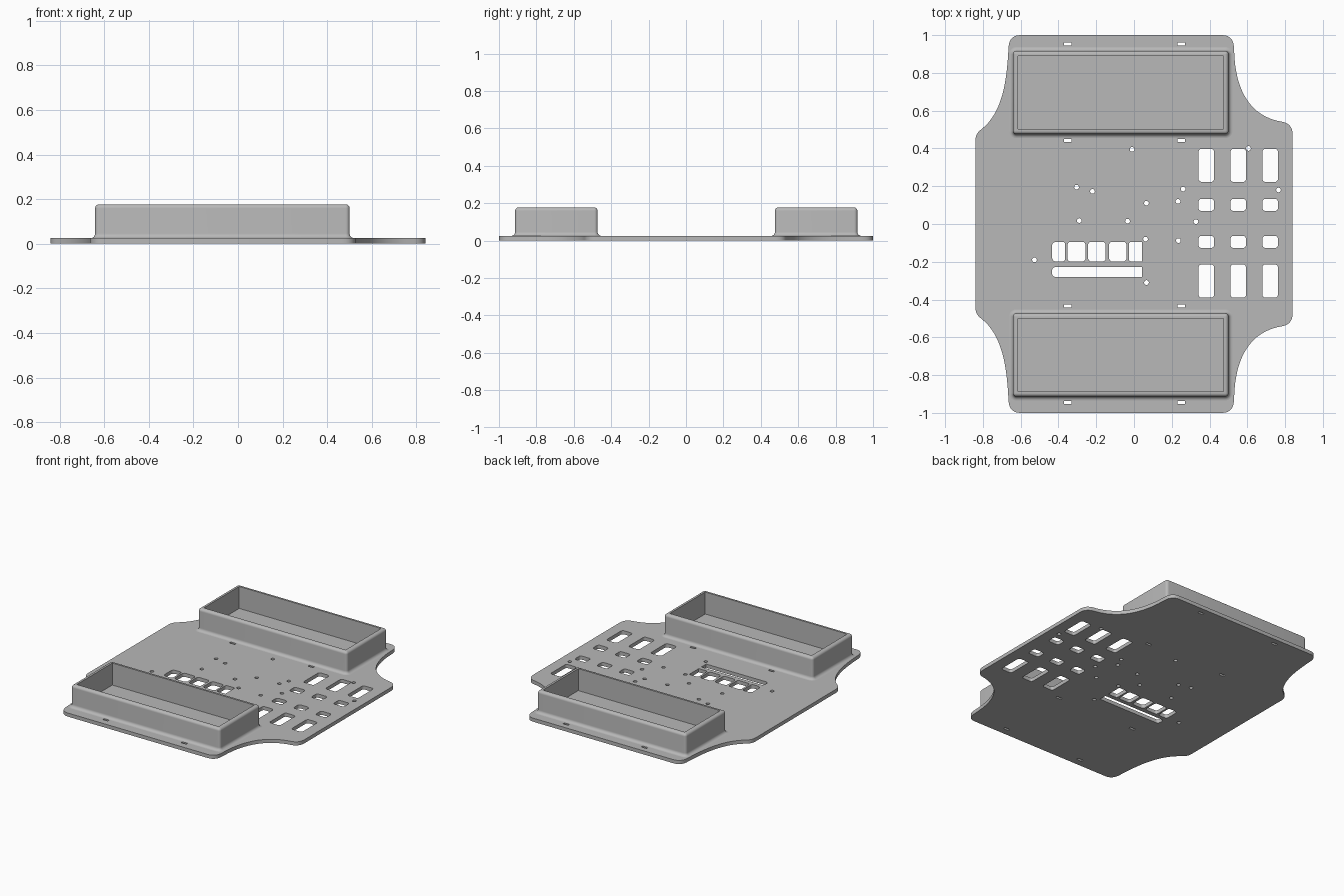
import bpy
import bmesh
from math import cos, sin, pi, radians
from mathutils import Vector
from mathutils.geometry import interpolate_bezier

cube = bpy.data.objects.get("Cube")
if cube:
    bpy.data.objects.remove(cube, do_unlink=True)

PLATE = 0.025   # plate thickness
TOP = 0.177     # tray rim height

grey = bpy.data.materials.new("plain grey")
grey.use_nodes = True
grey.diffuse_color = (0.48, 0.48, 0.48, 1)
grey.node_tree.nodes["Principled BSDF"].inputs["Base Color"].default_value = grey.diffuse_color


def rounded_rect(cx, cy, w, h, radii, inset=None, steps=6):
    """Counter-clockwise outline; radii: right-top, left-top, left-bottom, right-bottom."""
    pts = []
    for i, (sx, sy) in enumerate([(1, 1), (-1, 1), (-1, -1), (1, -1)]):
        r = radii[i]
        n = steps if r > 0 or inset is not None else 0
        for k in range(n + 1):
            a = i * pi / 2 + (k / n if n else 0) * pi / 2
            pts.append((cx + sx * (w / 2 - r) + r * cos(a),
                        cy + sy * (h / 2 - r) + r * sin(a)))
    return pts


def box_hole(x0, x1, y0, y1, left=0.016, right=0.016):
    return rounded_rect((x0 + x1) / 2, (y0 + y1) / 2, x1 - x0, y1 - y0,
                        (right, left, left, right))


def circle(x, y, r=0.0125, n=20):
    return [(x + r * cos(2 * pi * k / n), y + r * sin(2 * pi * k / n)) for k in range(n)]


def bezier(*p, n=16):
    return [(v.x, v.y) for v in interpolate_bezier(*[Vector(q) for q in p], n)]


def finish(obj):
    obj.data.materials.clear()
    obj.data.materials.append(grey)
    bpy.ops.object.select_all(action='DESELECT')
    obj.select_set(True)
    bpy.context.view_layer.objects.active = obj
    bpy.ops.object.shade_smooth_by_angle(angle=radians(32))


# Plate outline: back half from right to left, then mirrored for the front
half = (bezier((0.84, 0.47), (0.84, 0.51), (0.825, 0.531), (0.79, 0.54), n=8)
        + bezier((0.79, 0.54), (0.62, 0.565), (0.535, 0.70), (0.53, 0.92))[1:]
        + bezier((0.53, 0.92), (0.53, 0.975), (0.51, 1), (0.465, 1), n=8)[1:]
        + bezier((-0.60, 1), (-0.645, 1), (-0.665, 0.975), (-0.665, 0.92), n=8)
        + bezier((-0.665, 0.92), (-0.675, 0.73), (-0.705, 0.58), (-0.81, 0.50))[1:]
        + bezier((-0.81, 0.50), (-0.83, 0.485), (-0.84, 0.465), (-0.84, 0.44), n=8)[1:])
loops = [half + [(x, -y) for x, y in reversed(half)]]

# Three columns of rectangular windows
for cx in (0.383, 0.552, 0.721):
    for y0, y1 in ((0.223, 0.398), (0.069, 0.133), (-0.127, -0.063), (-0.39, -0.214)):
        loops.append(box_hole(cx - 0.041, cx + 0.041, y0, y1))

# Row of five windows and the long slot beside it
for x0, x1, left, right in ((-0.434, -0.365, 0.022, 0.014), (-0.352, -0.257, 0.018, 0.018),
                            (-0.243, -0.150, 0.018, 0.018), (-0.132, -0.040, 0.018, 0.018),
                            (-0.027, 0.042, 0.014, 0)):
    loops.append(box_hole(x0, x1, -0.199, -0.094, left, right))
loops.append(box_hole(-0.434, 0.042, -0.281, -0.228, 0.02, 0))

# Small tie slots around the trays
for x in (-0.35, 0.25):
    for y in (0.953, 0.443, -0.435, -0.945):
        loops.append(box_hole(x - 0.02, x + 0.02, y - 0.008, y + 0.008, 0, 0))

# Screw holes
for x, y in ((-0.01, 0.395), (-0.304, 0.195), (-0.22, 0.173), (-0.29, 0.018), (-0.034, 0.015),
             (0.066, 0.11), (0.26, 0.185), (0.233, 0.12), (0.328, 0.012), (0.061, -0.08),
             (0.235, -0.088), (-0.527, -0.19), (0.066, -0.31), (0.606, 0.40), (0.765, 0.18)):
    loops.append(circle(x, y))

# Base plate: filled flat curve with thickness, turned into a mesh
curve = bpy.data.curves.new("base_plate", 'CURVE')
curve.dimensions = '2D'
curve.fill_mode = 'BOTH'
curve.extrude = PLATE / 2
for pts in loops:
    spline = curve.splines.new('POLY')
    spline.points.add(len(pts) - 1)
    for p, (x, y) in zip(spline.points, pts):
        p.co = (x, y, 0, 1)
    spline.use_cyclic_u = True
plate = bpy.data.objects.new("base_plate", curve)
bpy.context.collection.objects.link(plate)
bpy.ops.object.select_all(action='DESELECT')
plate.select_set(True)
bpy.context.view_layer.objects.active = plate
bpy.ops.object.convert(target='MESH')
plate = bpy.context.view_layer.objects.active
bm = bmesh.new()
bm.from_mesh(plate.data)
bmesh.ops.translate(bm, verts=bm.verts, vec=(0, 0, PLATE / 2))
bmesh.ops.remove_doubles(bm, verts=bm.verts, dist=0.0001)
bmesh.ops.recalc_face_normals(bm, faces=bm.faces)
bm.to_mesh(plate.data)
bm.free()
finish(plate)

# Tray wall section (offset from wall face, height): base fillet, rounded rim, inner wall
R, WALL, CORNER = 0.021, 0.027, 0.018
STEPS = [k * pi / 12 for k in range(7)]
section = ([(R - R * sin(a), PLATE + R - R * cos(a)) for a in STEPS]
           + [(CORNER * (cos(a) - 1), TOP + CORNER * (sin(a) - 1)) for a in STEPS]
           + [(-WALL, TOP), (-WALL, PLATE)])


def tray(name, cy):
    bm = bmesh.new()
    rings = []
    for d, z in section:
        r = max(CORNER + d, 0)
        pts = rounded_rect(-0.07, cy, 1.141 + 2 * d, 0.441 + 2 * d, (r,) * 4, inset=d)
        rings.append([bm.verts.new((x, y, z)) for x, y in pts])
    for a, b in zip(rings, rings[1:]):
        n = len(a)
        for i in range(n):
            j = (i + 1) % n
            bm.faces.new((a[i], a[j], b[j], b[i]))
    bmesh.ops.remove_doubles(bm, verts=bm.verts, dist=0.0001)
    mesh = bpy.data.meshes.new(name)
    bm.to_mesh(mesh)
    bm.free()
    obj = bpy.data.objects.new(name, mesh)
    bpy.context.collection.objects.link(obj)
    finish(obj)


tray("back_tray", 0.696)
tray("front_tray", -0.693)
